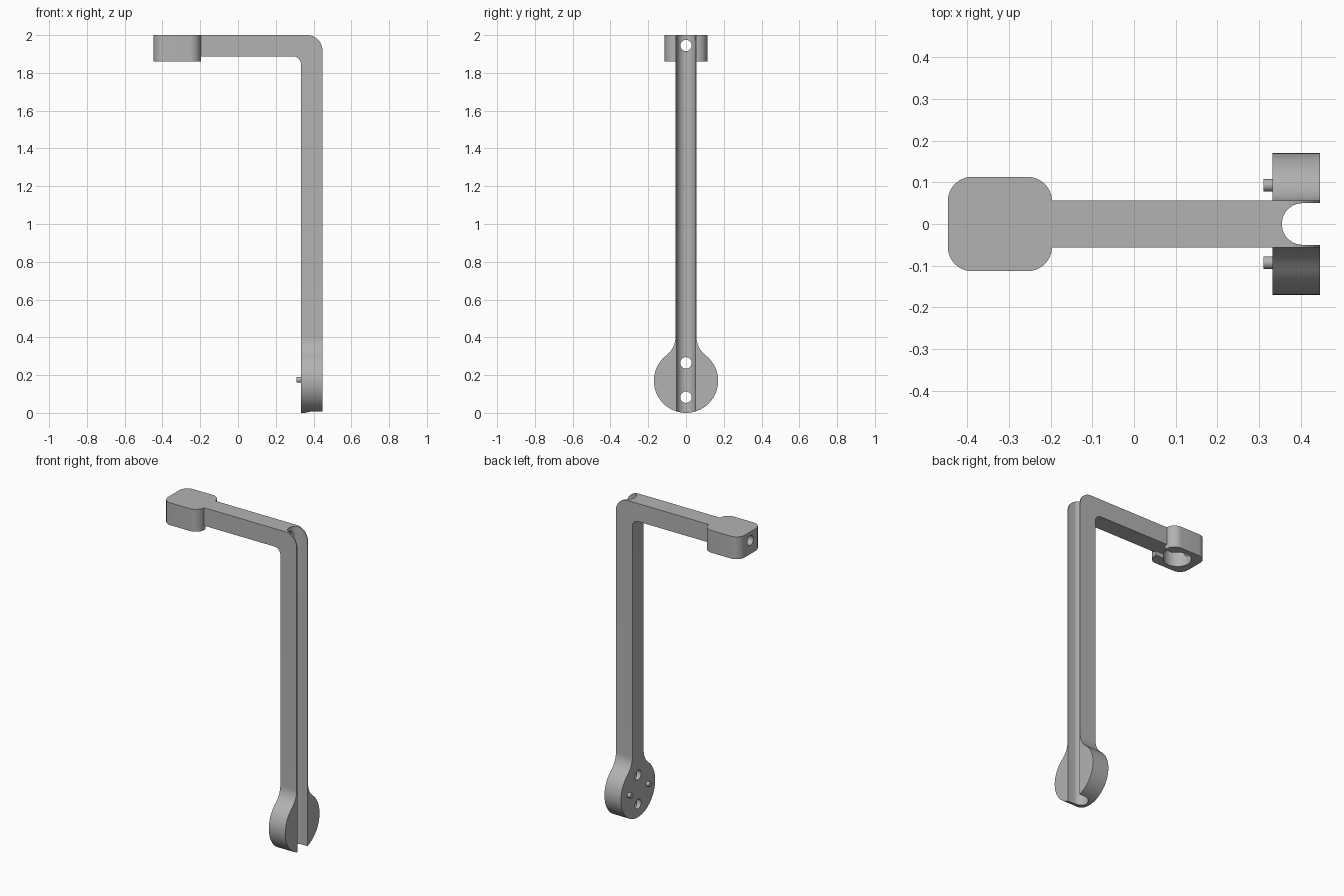
import bpy, bmesh
from math import pi, sin, cos, atan2
from mathutils import Vector

cube = bpy.data.objects.get("Cube")
if cube:
    bpy.data.objects.remove(cube)

grey = bpy.data.materials.new("plain grey")
grey.use_nodes = True
colour = (0.45, 0.45, 0.45, 1)
grey.diffuse_color = colour
grey.node_tree.nodes["Principled BSDF"].inputs["Base Color"].default_value = colour


def arc(cx, cy, r, start, end, n=12):
    return [(cx + r * cos(start + (end - start) * i / n),
             cy + r * sin(start + (end - start) * i / n)) for i in range(n + 1)]


def prism(name, outline, axis, low, high):
    """Extrude a 2D outline along an axis; outline is (y,z), (x,z) or (x,y)."""
    place = {"x": lambda a, b: (low, a, b),
             "y": lambda a, b: (a, low, b),
             "z": lambda a, b: (a, b, low)}[axis]
    bm = bmesh.new()
    face = bm.faces.new([bm.verts.new(place(a, b)) for a, b in outline])
    new = bmesh.ops.extrude_face_region(bm, geom=[face])["geom"]
    move = Vector([high - low if axis == k else 0 for k in "xyz"])
    bmesh.ops.translate(bm, vec=move,
                        verts=[v for v in new if isinstance(v, bmesh.types.BMVert)])
    bmesh.ops.recalc_face_normals(bm, faces=bm.faces)
    mesh = bpy.data.meshes.new(name)
    bm.to_mesh(mesh)
    bm.free()
    mesh.materials.append(grey)
    obj = bpy.data.objects.new(name, mesh)
    bpy.context.collection.objects.link(obj)
    return obj


def rod(name, axis, a, b, r, low, high, n=32):
    return prism(name, arc(a, b, r, 0, 2 * pi, n)[:-1], axis, low, high)


def combine(target, tool, operation):
    mod = target.modifiers.new(operation, "BOOLEAN")
    mod.operation, mod.solver, mod.object = operation, "EXACT", tool
    bpy.context.view_layer.objects.active = target
    bpy.ops.object.modifier_apply(modifier=mod.name)
    bpy.data.objects.remove(tool)


def smooth(obj):
    bpy.ops.object.select_all(action="DESELECT")
    obj.select_set(True)
    bpy.context.view_layer.objects.active = obj
    bpy.ops.object.shade_smooth_by_angle(angle=0.5)


# Post and top arm, one bent bar
back, front, half, top = 0.333, 0.447, 0.056, 2.0
under = top - 0.113
bar = [(back, 0.1), (front, 0.1)]
bar += arc(front - 0.08, top - 0.08, 0.08, 0, pi / 2)
bar += [(-0.22, top), (-0.22, under)]
bar += arc(back - 0.04, under - 0.04, 0.04, pi / 2, 0)
bracket = prism("bent_bracket", bar, "y", -half, half)

# Round mounting foot, blended into the post
R, fillet, neck = 0.17, 0.117, 0.40
tangent = atan2(neck - R, half + fillet)
right_side = arc(0, R, R, -pi / 2, tangent, 32)
right_side += arc(half + fillet, neck, fillet, pi + tangent, pi, 10)[1:]
foot = right_side + [(-y, z) for y, z in reversed(right_side[1:])]
combine(bracket, prism("mounting_foot", foot, "x", back, front), "UNION")

# End block with rounded corners
x0, x1, w, c = -0.447, -0.197, 0.113, 0.058
block = (arc(x1 - c, w - c, c, 0, pi / 2) + arc(x0 + c, w - c, c, pi / 2, pi)
         + arc(x0 + c, c - w, c, pi, 1.5 * pi) + arc(x1 - c, c - w, c, 1.5 * pi, 2 * pi))
combine(bracket, prism("end_block", block, "z", 1.86, top), "UNION")

# Round-bottomed channel down the outer face
g = 0.05
channel = arc(0.405, 0, g, pi / 2, 1.5 * pi, 24) + [(0.6, -g), (0.6, g)]
combine(bracket, prism("channel_cutter", channel, "z", -0.1, 2.1), "DIFFERENCE")

# Socket under the block and its side opening
combine(bracket, rod("socket_cutter", "z", -0.322, 0, 0.08, 1.8, 1.97, 48), "DIFFERENCE")
slot = [(-0.32, -0.04), (-0.1, -0.04), (-0.1, 0.04), (-0.32, 0.04)]
combine(bracket, prism("slot_cutter", slot, "z", 1.8, under), "DIFFERENCE")

# Bore through the arm, and two screw holes in the foot
combine(bracket, rod("bore_cutter", "x", 0, 1.945, 0.03, -0.6, 0.42), "DIFFERENCE")
for z in (0.083, 0.265):
    combine(bracket, rod("screw_cutter", "x", 0, z, 0.03, 0.2, 0.6), "DIFFERENCE")
smooth(bracket)

# Locating pegs on the inner face of the foot
for side, y in (("left", 0.093), ("right", -0.093)):
    smooth(rod(side + "_peg", "x", y, 0.175, 0.015, 0.311, back + 0.01, 24))
